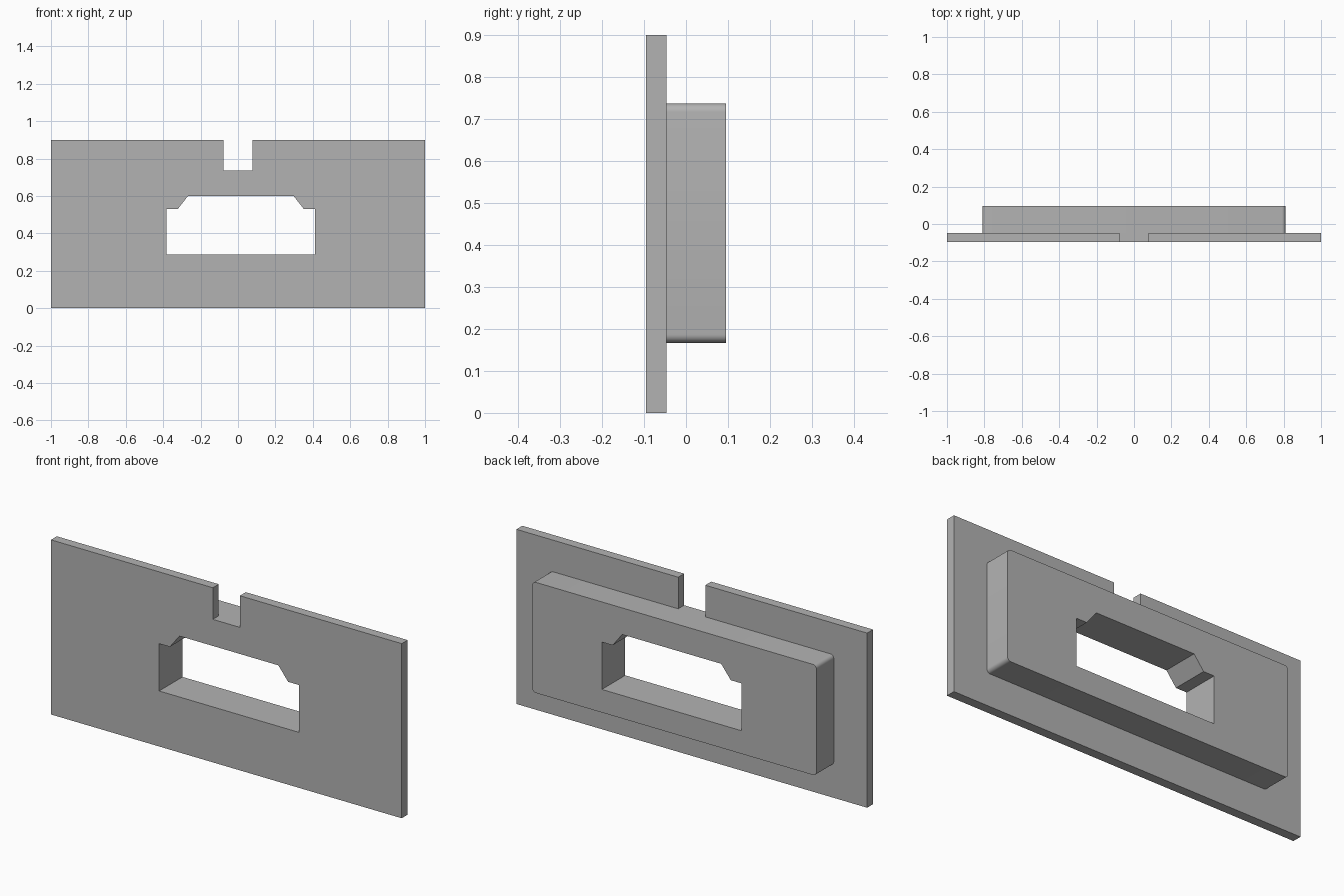
import bpy
import bmesh
from math import cos, sin, radians

FRONT, JOINT, BACK = -0.095, -0.047, 0.095
BLOCK_TOP = 0.737

cube = bpy.data.objects.get("Cube")
if cube:
    bpy.data.objects.remove(cube, do_unlink=True)

grey = bpy.data.materials.new("plain grey")
grey.use_nodes = True
colour = (0.45, 0.45, 0.45, 1)
grey.diffuse_color = colour
grey.node_tree.nodes["Principled BSDF"].inputs["Base Color"].default_value = colour


def slab(name, outlines, y0, y1):
    """Fill x/z outlines (the later ones are holes) and extrude from y0 to y1."""
    bm = bmesh.new()
    for outline in outlines:
        verts = [bm.verts.new((x, y0, z)) for x, z in outline]
        for a, b in zip(verts, verts[1:] + verts[:1]):
            bm.edges.new((a, b))
    bmesh.ops.triangle_fill(bm, use_beauty=True, edges=bm.edges[:], normal=(0, -1, 0))
    result = bmesh.ops.extrude_face_region(bm, geom=bm.faces[:], use_keep_orig=True)
    moved = [v for v in result["geom"] if isinstance(v, bmesh.types.BMVert)]
    bmesh.ops.translate(bm, verts=moved, vec=(0, y1 - y0, 0))
    bmesh.ops.recalc_face_normals(bm, faces=bm.faces[:])
    mesh = bpy.data.meshes.new(name)
    bm.to_mesh(mesh)
    bm.free()
    mesh.materials.append(grey)
    obj = bpy.data.objects.new(name, mesh)
    bpy.context.collection.objects.link(obj)
    return obj


def rounded_rectangle(x, z0, z1, r, steps=6):
    """Outline centred on x = 0 with arcs at the corners."""
    corners = [(x - r, z1 - r, 0), (r - x, z1 - r, 90),
               (r - x, z0 + r, 180), (x - r, z0 + r, 270)]
    return [(cx + r * cos(radians(a + 90 * i / steps)),
             cz + r * sin(radians(a + 90 * i / steps)))
            for cx, cz, a in corners for i in range(steps + 1)]


# Window with stepped, chamfered upper corners, slightly off centre
half_window = [(0.398, 0.286), (0.398, 0.53), (0.337, 0.53), (0.282, 0.6)]
window = [(0.015 + x, z) for x, z in half_window]
window += [(0.015 - x, z) for x, z in reversed(half_window)]

# Front plate with a notch in its top edge
half_plate = [(1, 0), (1, 0.9), (0.077, 0.9), (0.077, BLOCK_TOP)]
plate = half_plate + [(-x, z) for x, z in reversed(half_plate)]
slab("front_plate", [plate, window], FRONT, JOINT)

# Raised block on the back, pierced by the same window
block = slab("back_block",
             [rounded_rectangle(0.81, 0.167, BLOCK_TOP, 0.02), window], JOINT, BACK)
bpy.ops.object.select_all(action="DESELECT")
block.select_set(True)
bpy.context.view_layer.objects.active = block
bpy.ops.object.shade_smooth_by_angle(angle=radians(30))
